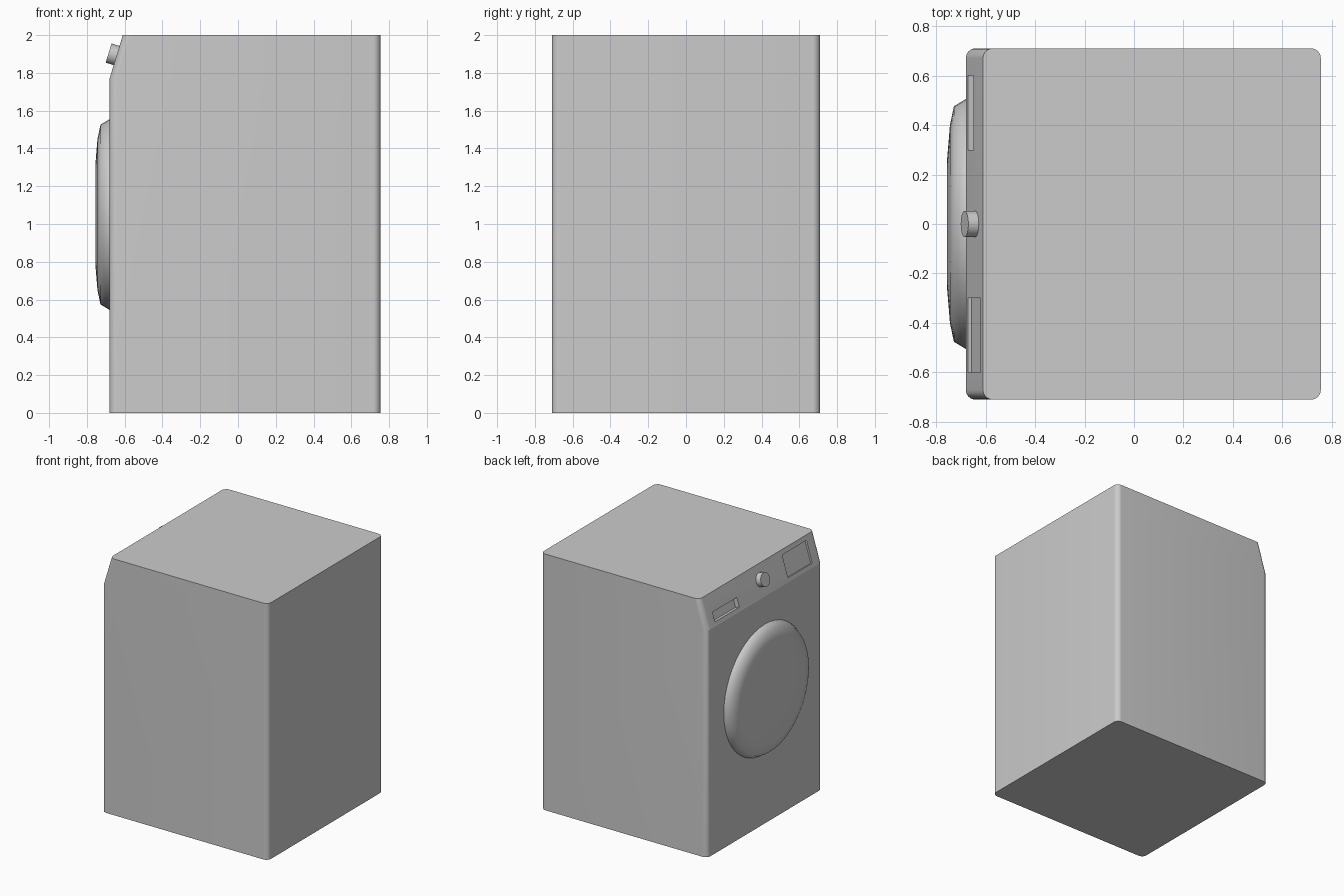
import bpy, bmesh, math
from mathutils import Vector, Matrix

old = bpy.data.objects.get("Cube")
if old:
    bpy.data.objects.remove(old, do_unlink=True)

grey = bpy.data.materials.new("light grey")
grey.use_nodes = True
grey.diffuse_color = (0.6, 0.6, 0.6, 1)
grey.node_tree.nodes["Principled BSDF"].inputs["Base Color"].default_value = (0.6, 0.6, 0.6, 1)

FRONT, BACK, HALF, HEIGHT = -0.68, 0.755, 0.71, 2.0
BEND, SLOPE = 1.77, 0.07            # height where the panel starts, and its setback
LEAN = math.atan2(SLOPE, HEIGHT - BEND)


def finish(name, bm, angle=None):
    bmesh.ops.recalc_face_normals(bm, faces=bm.faces)
    mesh = bpy.data.meshes.new(name)
    bm.to_mesh(mesh)
    bm.free()
    mesh.materials.append(grey)
    obj = bpy.data.objects.new(name, mesh)
    bpy.context.collection.objects.link(obj)
    if angle:
        smooth(obj, angle)
    return obj


def select(obj):
    bpy.ops.object.select_all(action='DESELECT')
    obj.select_set(True)
    bpy.context.view_layer.objects.active = obj


def smooth(obj, angle):
    select(obj)
    bpy.ops.object.shade_smooth_by_angle(angle=math.radians(angle))


def loft(loops):
    """Skin closed loops of equal length and cap both ends."""
    bm = bmesh.new()
    rings = [[bm.verts.new(p) for p in loop] for loop in loops]
    n = len(rings[0])
    for a, b in zip(rings, rings[1:]):
        for i in range(n):
            j = (i + 1) % n
            bm.faces.new((a[i], a[j], b[j], b[i]))
    bm.faces.new(rings[0])
    bm.faces.new(rings[-1])
    return bm


def outline(z, front, r=0.04, steps=8):
    """Rounded rectangle at height z."""
    corners = [(BACK - r, HALF - r), (front + r, HALF - r),
               (front + r, r - HALF), (BACK - r, r - HALF)]
    pts = []
    for k, (cx, cy) in enumerate(corners):
        for s in range(steps + 1):
            a = math.pi / 2 * (k + s / steps)
            pts.append((cx + r * math.cos(a), cy + r * math.sin(a), z))
    return pts


def on_panel(z, y):
    """Frame on the sloping panel: local x points outward, z up the slope."""
    x = FRONT + (z - BEND) * math.tan(LEAN)
    rot = Matrix.Rotation(math.pi, 4, 'Z') @ Matrix.Rotation(-LEAN, 4, 'Y')
    return Matrix.Translation((x, y, z)) @ rot


# Cabinet with a sloping control panel
cabinet = finish("cabinet", loft([outline(0, FRONT), outline(BEND, FRONT),
                                  outline(HEIGHT, FRONT + SLOPE)]))


# Recesses cut into the panel
def recess(y, low, high, depth):
    bm = bmesh.new()
    size = Matrix.Diagonal((2 * depth, 0.3, (high - low) / math.cos(LEAN), 1))
    bmesh.ops.create_cube(bm, size=1, matrix=on_panel((low + high) / 2, y) @ size)
    cutter = finish("recess_cutter", bm)
    cutter.hide_render = True
    select(cabinet)
    mod = cabinet.modifiers.new("recess", 'BOOLEAN')
    mod.operation, mod.solver, mod.object = 'DIFFERENCE', 'EXACT', cutter
    bpy.ops.object.modifier_apply(modifier=mod.name)
    bpy.data.objects.remove(cutter, do_unlink=True)


recess(0.45, 1.80, 1.87, 0.035)     # drawer grip
recess(-0.45, 1.80, 1.965, 0.015)   # display
smooth(cabinet, 15)

# Round door with a stepped, softened rim
profile = [(-0.01, 0.505), (0, 0.505), (0.048, 0.476), (0.064, 0.40), (0.075, 0.267)]
SEG = 48
rings = [[(FRONT - d, r * math.cos(2 * math.pi * i / SEG),
           1.05 + r * math.sin(2 * math.pi * i / SEG)) for i in range(SEG)]
         for d, r in profile]
finish("door", loft(rings), 50)

# Program knob
bm = bmesh.new()
bmesh.ops.create_cone(bm, cap_ends=True, segments=32, radius1=0.053, radius2=0.053,
                      depth=0.06, matrix=on_panel(1.892, 0)
                      @ Matrix.Translation((0.014, 0, 0))
                      @ Matrix.Rotation(math.pi / 2, 4, 'Y'))
finish("knob", bm, 30)
